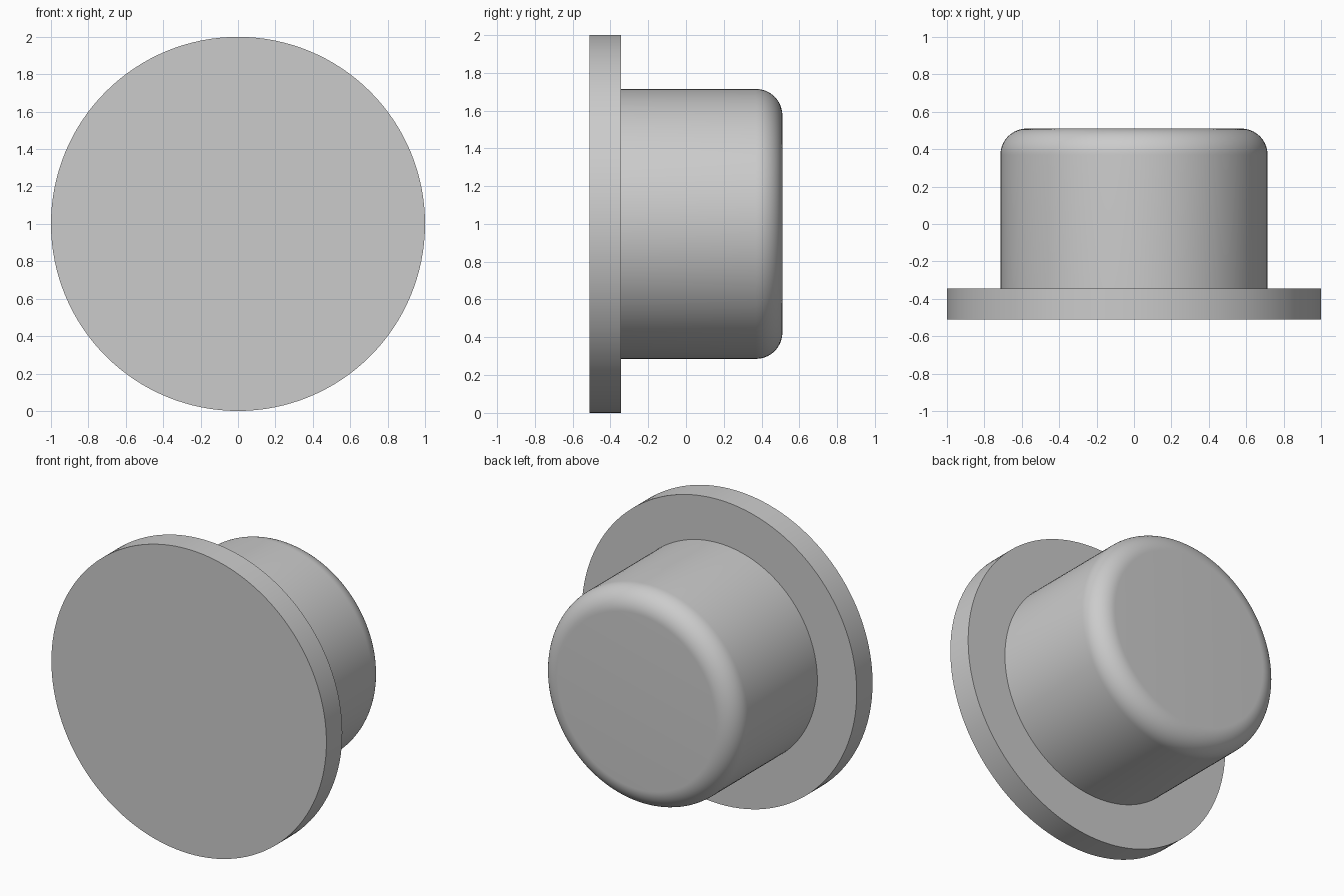
import bpy
import bmesh
from math import cos, sin, pi, radians

cube = bpy.data.objects.get("Cube")
if cube:
    bpy.data.objects.remove(cube, do_unlink=True)

SIDES = 128
FRONT, STEP, BACK = -0.51, -0.345, 0.51
FLANGE_R, BODY_R, FILLET = 1.0, 0.714, 0.14
FILLET_STEPS = 16


def make_material(name, colour):
    mat = bpy.data.materials.new(name)
    mat.use_nodes = True
    mat.diffuse_color = colour
    mat.node_tree.nodes["Principled BSDF"].inputs["Base Color"].default_value = colour
    return mat


def lathe(name, profile, height, mat):
    """Turn a (radius, y) profile around the y direction, with flat end caps."""
    bm = bmesh.new()
    rings = []
    for r, y in profile:
        angles = [2 * pi * i / SIDES for i in range(SIDES)]
        rings.append([bm.verts.new((r * cos(a), y, r * sin(a))) for a in angles])
    for a, b in zip(rings, rings[1:]):
        for i in range(SIDES):
            j = (i + 1) % SIDES
            bm.faces.new((a[i], a[j], b[j], b[i])).smooth = True
    bm.faces.new(rings[0])
    bm.faces.new(rings[-1])
    bmesh.ops.recalc_face_normals(bm, faces=bm.faces)
    mesh = bpy.data.meshes.new(name)
    bm.to_mesh(mesh)
    bm.free()
    mesh.set_sharp_from_angle(angle=radians(30))
    mesh.materials.append(mat)
    obj = bpy.data.objects.new(name, mesh)
    obj.location.z = height
    bpy.context.collection.objects.link(obj)
    return obj


grey = make_material("plain grey", (0.6, 0.6, 0.6, 1))

# Wide flange, straight plug body and rounded back rim in one solid
profile = [(FLANGE_R, FRONT), (FLANGE_R, STEP), (BODY_R, STEP)]
for k in range(FILLET_STEPS + 1):
    t = pi / 2 * k / FILLET_STEPS
    profile.append((BODY_R - FILLET + FILLET * cos(t), BACK - FILLET + FILLET * sin(t)))
lathe("flanged_plug", profile, FLANGE_R, grey)
